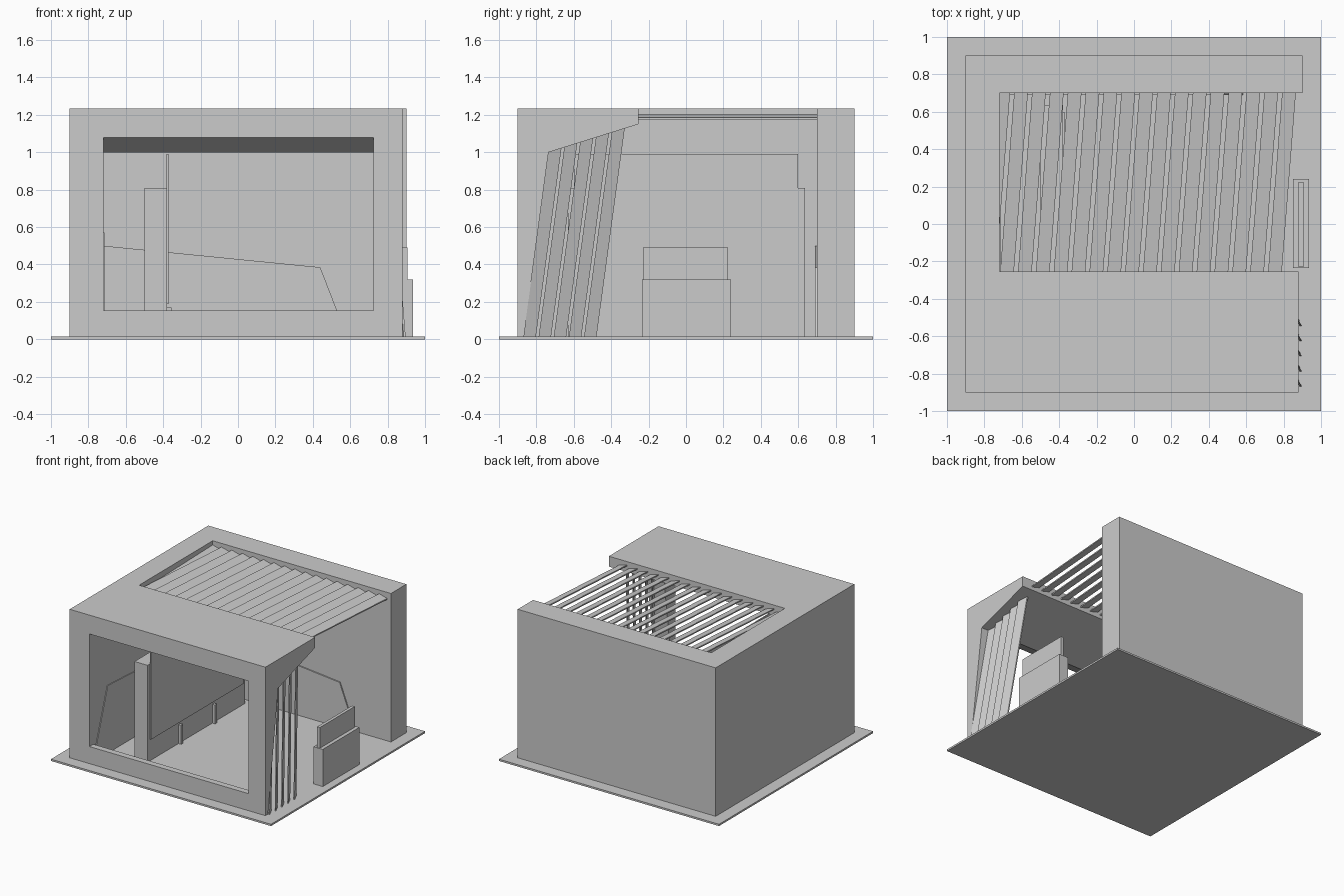
import bpy, bmesh

if "Cube" in bpy.data.objects:
    bpy.data.objects.remove(bpy.data.objects["Cube"])


def solid(name, a, b):
    """Closed solid between two matching rings of points."""
    bm = bmesh.new()
    va = [bm.verts.new(p) for p in a]
    vb = [bm.verts.new(p) for p in b]
    n = len(a)
    bm.faces.new(va)
    bm.faces.new(vb[::-1])
    for i in range(n):
        j = (i + 1) % n
        bm.faces.new((va[j], va[i], vb[i], vb[j]))
    bmesh.ops.recalc_face_normals(bm, faces=bm.faces[:])
    me = bpy.data.meshes.new(name)
    bm.to_mesh(me)
    bm.free()
    ob = bpy.data.objects.new(name, me)
    bpy.context.collection.objects.link(ob)
    return ob


def extrude_x(name, prof, x0, x1):
    return solid(name, [(x0, y, z) for y, z in prof], [(x1, y, z) for y, z in prof])


def extrude_y(name, prof, y0, y1):
    return solid(name, [(x, y0, z) for x, z in prof], [(x, y1, z) for x, z in prof])


def box(name, x0, x1, y0, y1, z0, z1):
    return extrude_x(name, [(y0, z0), (y1, z0), (y1, z1), (y0, z1)], x0, x1)


# Ground slab and plain walls
box("base_slab", -1, 1, -1, 1, 0, 0.015)
box("left_wall", -0.9, -0.72, -0.9, 0.9, 0, 1.235)
box("back_wall", -0.72, 0.9, 0.7, 0.9, 0, 1.235)

# Front wall with leaning inner face and sloped roof soffit
front = extrude_x("front_wall_and_roof",
                  [(-0.9, 0), (-0.87, 0), (-0.735, 1.0), (-0.255, 1.15),
                   (-0.255, 1.235), (-0.9, 1.235)], -0.72, 0.88)

# Window opening with a splayed head
cutter = extrude_x("window_cutter",
                   [(-0.95, 0.155), (-0.6, 0.155), (-0.6, 0.935), (-0.95, 1.104)],
                   -0.75, 0.725)
cutter.hide_render = True
cutter.hide_viewport = True
mod = front.modifiers.new("window", "BOOLEAN")
mod.operation = "DIFFERENCE"
mod.solver = "EXACT"
mod.object = cutter
cutter.hide_viewport = False
bpy.context.view_layer.objects.active = front
bpy.ops.object.modifier_apply(modifier=mod.name)
bpy.data.objects.remove(cutter, do_unlink=True)

# Skewed, tilted roof louvres
T = 0.01
for i in range(17):
    r = 0.79 - 0.0955 * i
    ring = [(r - 0.073, 1.205), (r, 1.175 + T), (r, 1.175), (r - 0.073, 1.205 - T)]
    solid(f"roof_slat_{i}", [(x, -0.255, z) for x, z in ring],
          [(x + 0.075, 0.7, z) for x, z in ring])

# Leaning side louvres, running from slab up into the soffit
for i in range(5):
    y = -0.87 + 0.081 * i
    ring = [(0.897, y), (0.867, y + 0.066), (0.867 - T, y + 0.066), (0.897 - T, y)]
    low, high = [], []
    for px, py in ring:
        z = (1.2297 + 0.3125 * py) / 0.9578 + 0.02
        low.append((px, py, 0.005))
        high.append((px - 0.08 * z, py + 0.135 * z, z))
    solid(f"side_slat_{i}", low, high)

# Partition: long thick lower block and thin taller panel
box("partition_block", -0.5, -0.38, -0.63, 0.635, 0.01, 0.81)
box("partition_panel", -0.382, -0.372, -0.6, 0.6, 0.19, 0.99)
for i, y in enumerate((-0.23, 0.21)):
    box(f"partition_foot_{i}", -0.38, -0.355, y, y + 0.025, 0.01, 0.17)

# Angular wainscot panels on the back and left walls
extrude_y("back_wainscot", [(-0.72, 0.01), (0.585, 0.01), (0.44, 0.385), (-0.72, 0.5)],
          0.69, 0.705)
extrude_x("left_wainscot", [(-0.86, 0.01), (0.7, 0.01), (0.7, 0.5), (-0.67, 0.57)],
          -0.725, -0.714)

# Side bench block with back slab
box("bench_block", 0.85, 0.935, -0.235, 0.24, 0.01, 0.32)
box("bench_back", 0.88, 0.905, -0.23, 0.225, 0.32, 0.49)
